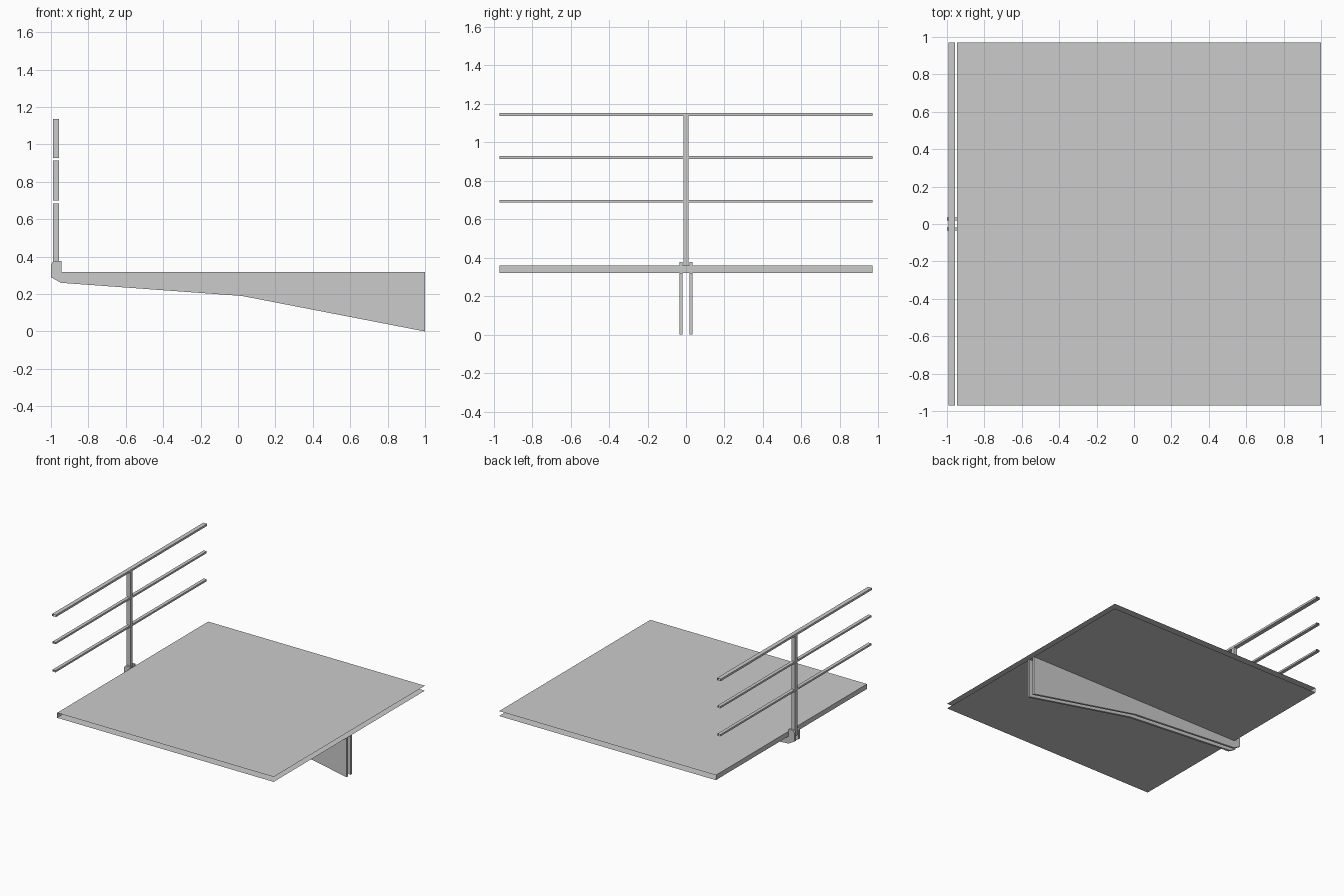
import bpy

if "Cube" in bpy.data.objects:
    bpy.data.objects.remove(bpy.data.objects["Cube"])

def make(name, verts, faces):
    me = bpy.data.meshes.new(name)
    me.from_pydata(verts, [], faces)
    me.update()
    ob = bpy.data.objects.new(name, me)
    bpy.context.collection.objects.link(ob)
    return ob

def extrude(name, profile, y0, y1, caps=True, closed=True):
    """Sweep an xz profile (counter-clockwise seen from the front) along y."""
    n = len(profile)
    verts = [(x, y, z) for y in (y0, y1) for x, z in profile]
    sides = n if closed else n - 1
    faces = [(i, i + n, (i + 1) % n + n, (i + 1) % n) for i in range(sides)]
    if caps:
        faces += [tuple(range(n)), tuple(range(2 * n - 1, n - 1, -1))]
    return make(name, verts, faces)

def rect(x0, x1, z0, z1):
    return [(x0, z0), (x1, z0), (x1, z1), (x0, z1)]

L = 0.97              # half length of deck and rails
POST = (-0.99, -0.957)

# Deck: top and bottom sheets joined by the outer fascia, other sides open
extrude("deck", [(1, 0.36), (-0.947, 0.36), (-0.947, 0.32), (1, 0.32)],
        -L, L, caps=False, closed=False)

# Pair of tapered bracket plates, with a raised shoe for the post
bracket = [(1, 0), (1, 0.319), (-0.945, 0.319), (-0.945, 0.376), (-0.985, 0.376),
           (-1, 0.36), (-1, 0.29), (-0.947, 0.26), (0.02, 0.19)]
for side, y0, y1 in (("front", -0.035, -0.018), ("back", 0.018, 0.035)):
    extrude(f"bracket_plate_{side}", bracket, y0, y1)

# Rails: open-ended tubes
rails = [("lower_rail", 0.685, 0.7, 0.027),
         ("middle_rail", 0.913, 0.928, 0.027),
         ("handrail", 1.135, 1.152, 0.034)]
cx = sum(POST) / 2
bottom = 0.322
for i, (name, z0, z1, w) in enumerate(rails):
    extrude(name, rect(cx - w / 2, cx + w / 2, z0, z1), -L, L, caps=False)
    # Post section below each rail
    extrude(f"post_section_{i + 1}", rect(*POST, bottom, z0), -0.014, 0.014)
    bottom = z1
